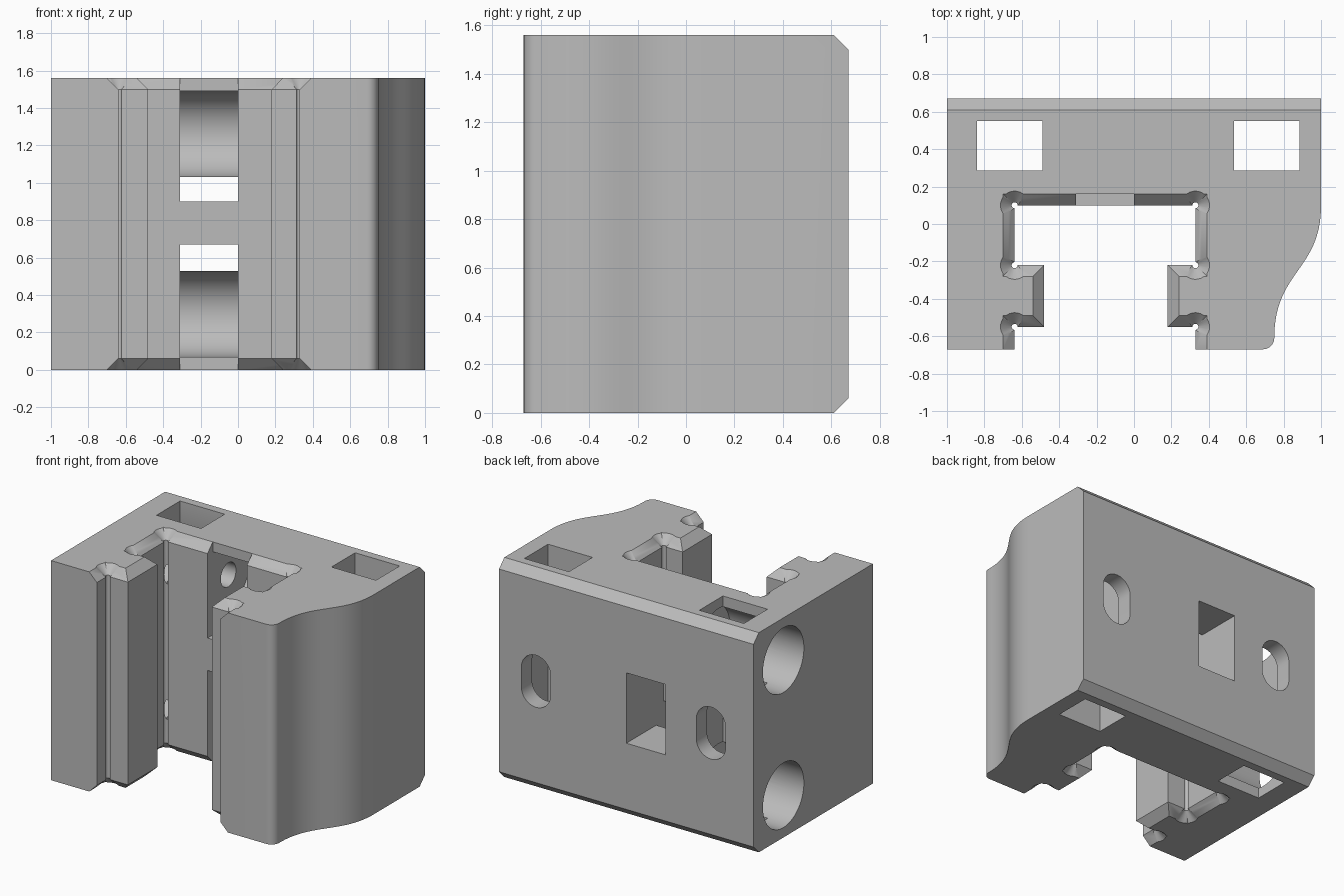
import bpy, bmesh
from math import cos, sin, pi, radians
from mathutils import Vector
from mathutils.geometry import interpolate_bezier

if "Cube" in bpy.data.objects:
    bpy.data.objects.remove(bpy.data.objects["Cube"])

H = 1.56          # height
BEV = 0.06        # chamfer size

grey = bpy.data.materials.new("plain grey")
grey.use_nodes = True
grey.diffuse_color = (0.5, 0.5, 0.5, 1)
grey.node_tree.nodes["Principled BSDF"].inputs["Base Color"].default_value = (0.5, 0.5, 0.5, 1)


def arc(cx, cy, r, start, end, n):
    return [(cx + r * cos(radians(start + (end - start) * i / n)),
             cy + r * sin(radians(start + (end - start) * i / n))) for i in range(n + 1)]


def circle(cx, cy, r, n=48):
    return arc(cx, cy, r, 0, 360, n)[:-1]


def rect(x0, x1, y0, y1):
    return [(x0, y0), (x1, y0), (x1, y1), (x0, y1)]


def offset(poly, d):
    """Push every side of a counter-clockwise, right-angled outline outwards."""
    out = []
    for i, p in enumerate(poly):
        a, b, c = Vector(poly[i - 1]), Vector(p), Vector(poly[(i + 1) % len(poly)])
        u, v = (b - a).normalized(), (c - b).normalized()
        out.append((b.x + d * (u.y + v.y), b.y - d * (u.x + v.x)))
    return out


def loft(name, layers, axis="z"):
    """Solid through matching outlines; each layer is (outline, position along axis)."""
    place = {"x": lambda a, b, h: (h, a, b),
             "y": lambda a, b, h: (a, h, b),
             "z": lambda a, b, h: (a, b, h)}[axis]
    bm = bmesh.new()
    rings = [[bm.verts.new(place(a, b, h)) for a, b in poly] for poly, h in layers]
    n = len(rings[0])
    bm.faces.new(rings[0])
    bm.faces.new(rings[-1])
    for lo, hi in zip(rings, rings[1:]):
        for i in range(n):
            bm.faces.new((lo[i], lo[(i + 1) % n], hi[(i + 1) % n], hi[i]))
    bmesh.ops.recalc_face_normals(bm, faces=bm.faces[:])
    mesh = bpy.data.meshes.new(name)
    bm.to_mesh(mesh)
    bm.free()
    mesh.materials.append(grey)
    obj = bpy.data.objects.new(name, mesh)
    bpy.context.collection.objects.link(obj)
    return obj


def prism(name, poly, start, end, axis="z"):
    return loft(name, [(poly, start), (poly, end)], axis)


def flared(name, shape):
    """Vertical cutter that widens at 45 degrees at both ends."""
    e = 0.02
    return loft(name, [(shape(BEV + e), -e), (shape(0), BEV),
                       (shape(0), H - BEV), (shape(BEV + e), H + e)])


# Main block with a swept left side and rounded front corner
sweep = [(p.x, p.y) for p in interpolate_bezier(
    Vector((0.75, -0.61)), Vector((0.75, -0.25)), Vector((1, -0.25)), Vector((1, 0.1)), 32)]
outline = [(-1, -0.67)] + arc(0.69, -0.61, 0.06, -90, 0, 8)[:-1] + sweep + [(1, 0.67), (-1, 0.67)]
body = prism("mounting_block", outline, 0, H)

# Chamfer on the long back edges
bm = bmesh.new()
bm.from_mesh(body.data)
back = [e for e in bm.edges if all(v.co.y > 0.66 for v in e.verts)
        and abs(e.verts[0].co.x - e.verts[1].co.x) > 1]
bmesh.ops.bevel(bm, geom=back, offset=BEV, segments=1, affect="EDGES")
bm.to_mesh(body.data)
bm.free()

cutters = []

# Front channel with two jaws
channel = [(-0.64, -0.9), (0.33, -0.9), (0.33, -0.55), (0.18, -0.55), (0.18, -0.22),
           (0.33, -0.22), (0.33, 0.1), (-0.64, 0.1), (-0.64, -0.22), (-0.48, -0.22),
           (-0.48, -0.55), (-0.64, -0.55)]
cutters.append(flared("channel_cutter", lambda d: offset(channel, d)))

# Relief holes in the channel corners
for x in (-0.638, 0.328):
    for y in (0.1, -0.22, -0.55):
        cutters.append(flared("relief_cutter", lambda d: circle(x, y, 0.016 + d, 32)))

# Nut pockets, back window and the web in front of it
BORE_Y, BORE_R, LOW, HIGH = 0.335, 0.23, 0.30, 1.26
pocket = ([(0.05, -0.1), (0.16, -0.1), (0.16, LOW - BORE_R)]
          + arc(BORE_Y, LOW, BORE_R, -90, 90, 24)
          + [(0.8, LOW + BORE_R), (0.8, HIGH - BORE_R)]
          + arc(BORE_Y, HIGH, BORE_R, -90, 90, 24)
          + [(0.16, HIGH + BORE_R), (0.16, 1.7), (0.05, 1.7),
             (0.05, 0.9), (0.25, 0.9), (0.25, 0.67), (0.05, 0.67)])
cutters.append(prism("pocket_cutter", pocket, -0.31, 0, "x"))

# Stepped bores from the right side
for z in (LOW, HIGH):
    cutters.append(prism("bore_cutter", circle(BORE_Y, z, BORE_R), -1.2, -0.42, "x"))
    cutters.append(prism("screw_hole_cutter", circle(BORE_Y, z, 0.085), -0.6, -0.2, "x"))

# Vertical slots and the oval openings behind them
for x in (-0.665, 0.71):
    cutters.append(prism("slot_cutter", rect(x - 0.175, x + 0.175, 0.285, 0.55), -0.2, H + 0.2))
    oval = arc(x, 0.85, 0.115, 0, 180, 20) + arc(x, 0.71, 0.115, 180, 360, 20)
    cutters.append(prism("oval_cutter", oval, 0.42, 0.9, "y"))

# Cut everything from the block
bpy.context.view_layer.objects.active = body
body.select_set(True)
for cutter in cutters:
    cutter.hide_render = True
    mod = body.modifiers.new(cutter.name, "BOOLEAN")
    mod.operation = "DIFFERENCE"
    mod.solver = "EXACT"
    mod.object = cutter
    bpy.ops.object.modifier_apply(modifier=mod.name)
    bpy.data.objects.remove(cutter)

bpy.ops.object.shade_smooth_by_angle(angle=radians(30))
